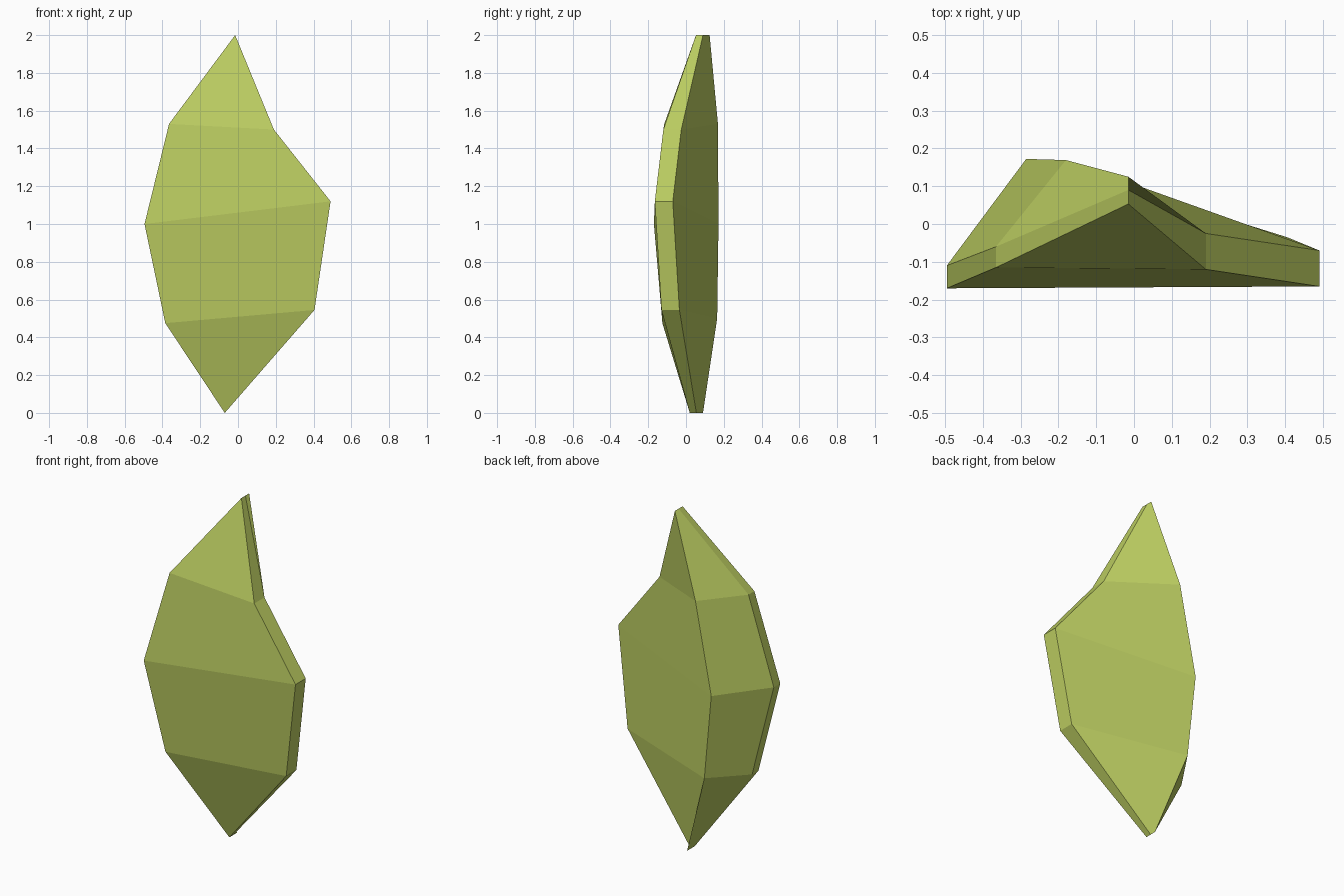
import bpy, bmesh

if "Cube" in bpy.data.objects:
    bpy.data.objects.remove(bpy.data.objects["Cube"])

# Cross-sections, bottom to top: left edge (x, z, front y, rim y),
# right edge (x, z, front y, rim y), back ridge (x, y, z)
sections = [
    ((-0.07, 0.0, 0.02, 0.055), (-0.07, 0.0, 0.02, 0.055), (-0.07, 0.09, 0.0)),
    ((-0.385, 0.475, -0.125, -0.065), (0.405, 0.545, -0.13, -0.035), (-0.235, 0.165, 0.5)),
    ((-0.495, 1.0, -0.17, -0.11), (0.49, 1.12, -0.165, -0.07), (-0.285, 0.172, 1.0)),
    ((-0.365, 1.53, -0.115, -0.06), (0.19, 1.5, -0.12, -0.025), (-0.18, 0.169, 1.53)),
    ((-0.015, 2.0, 0.053, 0.09), (-0.015, 2.0, 0.053, 0.09), (-0.015, 0.125, 2.0)),
]

# Faceted shard: five-point rings bridged upward, tips welded into short edges
bm = bmesh.new()
rings = []
for (lx, lz, lf, lm), (rx, rz, rf, rm), ridge in sections:
    pts = [(lx, lf, lz), (rx, rf, rz), (rx, rm, rz), ridge, (lx, lm, lz)]
    rings.append([bm.verts.new(p) for p in pts])
for low, high in zip(rings, rings[1:]):
    for i in range(5):
        j = (i + 1) % 5
        bm.faces.new((low[i], low[j], high[j], high[i]))
bmesh.ops.remove_doubles(bm, verts=bm.verts[:], dist=0.0005)
bmesh.ops.recalc_face_normals(bm, faces=bm.faces[:])
mesh = bpy.data.meshes.new("crystal_shard")
bm.to_mesh(mesh)
bm.free()
shard = bpy.data.objects.new("crystal_shard", mesh)
bpy.context.collection.objects.link(shard)

# Yellow-green colour
green = bpy.data.materials.new("yellow_green")
green.diffuse_color = (0.50, 0.61, 0.12, 1.0)
green.use_nodes = True
green.node_tree.nodes["Principled BSDF"].inputs["Base Color"].default_value = green.diffuse_color
mesh.materials.append(green)
